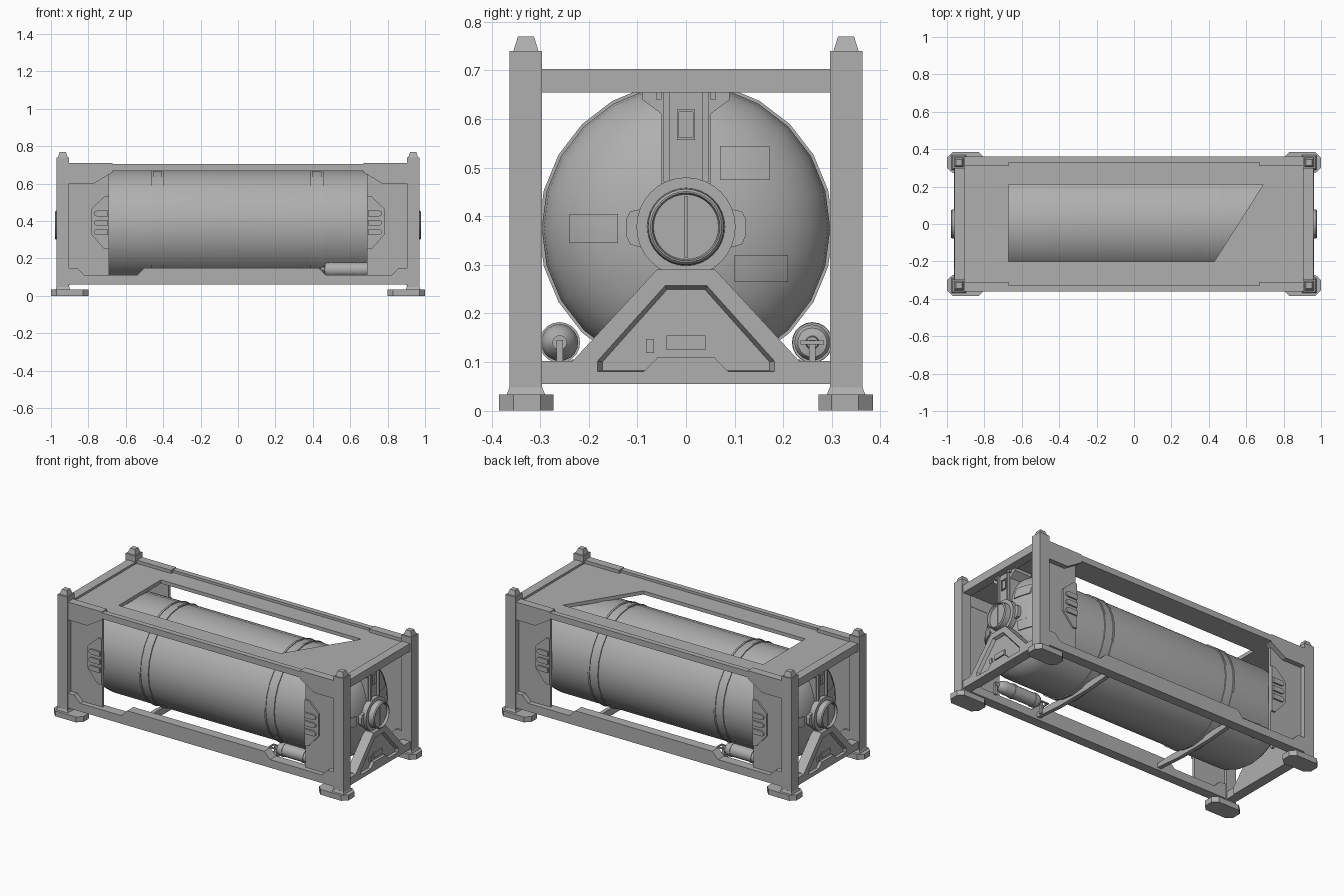
import bpy, bmesh, math

if "Cube" in bpy.data.objects:
    bpy.data.objects.remove(bpy.data.objects["Cube"])

ROT = [(1, 1), (-1, -1)]                      # both ends, turned half round
ALL = [(1, 1), (-1, -1), (-1, 1), (1, -1)]    # four corners
FB = [(1, 1), (1, -1)]                        # front and back
ENDS = [(1, 1), (-1, 1)]                      # left and right

steel = bpy.data.materials.new('dark_grey_steel')
steel.diffuse_color = (.43, .43, .43, 1)
steel.use_nodes = True
steel.node_tree.nodes["Principled BSDF"].inputs["Base Color"].default_value = steel.diffuse_color


def finish(name, bm, signs, smooth=False):
    bmesh.ops.recalc_face_normals(bm, faces=bm.faces[:])
    for sx, sy in signs:
        c = bm.copy()
        for v in c.verts:
            v.co.x *= sx
            v.co.y *= sy
        if sx * sy < 0:
            bmesh.ops.reverse_faces(c, faces=c.faces[:])
        me = bpy.data.meshes.new(name)
        c.to_mesh(me)
        c.free()
        me.materials.append(steel)
        ob = bpy.data.objects.new(name, me)
        bpy.context.collection.objects.link(ob)
        if smooth:
            bpy.ops.object.select_all(action='DESELECT')
            ob.select_set(True)
            bpy.context.view_layer.objects.active = ob
            bpy.ops.object.shade_smooth_by_angle(angle=math.radians(35))
    bm.free()


def prism(name, pts, axis, a, b, signs=[(1, 1)], top=1.0):
    """Extrude a flat outline along an axis from a to b; top scales the far end."""
    bm = bmesh.new()
    cu = (min(p[0] for p in pts) + max(p[0] for p in pts)) / 2
    cv = (min(p[1] for p in pts) + max(p[1] for p in pts)) / 2

    def co(u, v, w):
        return {'x': (w, u, v), 'y': (u, w, v), 'z': (u, v, w)}[axis]
    lo = [bm.verts.new(co(u, v, a)) for u, v in pts]
    hi = [bm.verts.new(co(cu + (u - cu) * top, cv + (v - cv) * top, b)) for u, v in pts]
    bm.faces.new(lo)
    bm.faces.new(hi)
    for i in range(len(pts)):
        j = (i + 1) % len(pts)
        bm.faces.new((lo[i], lo[j], hi[j], hi[i]))
    finish(name, bm, signs)


def box(name, x, y, z, signs=[(1, 1)], top=1.0):
    prism(name, [(x[0], y[0]), (x[1], y[0]), (x[1], y[1]), (x[0], y[1])], 'z', z[0], z[1], signs, top)


def lathe(name, prof, cy, cz, n, signs=[(1, 1)]):
    """Revolve (x, radius) points about a line parallel to x."""
    bm = bmesh.new()
    vs = [bm.verts.new((x, cy, cz + r)) for x, r in prof]
    es = [bm.edges.new(p) for p in zip(vs, vs[1:])]
    bmesh.ops.spin(bm, geom=vs + es, cent=(0, cy, cz), axis=(1, 0, 0), angle=2 * math.pi, steps=n)
    bmesh.ops.remove_doubles(bm, verts=bm.verts[:], dist=1e-5)
    finish(name, bm, signs, True)


# Corner feet, posts and caps
foot = [(.83, .273), (.97, .273), (1, .30), (1, .355), (.97, .385), (.83, .385), (.80, .355), (.80, .30)]
prism('foot', foot, 'z', 0, .033, ALL)
box('foot_collar', (.897, .976), (.290, .369), (.033, .047), ALL, .86)
box('corner_post', (.903, .97), (.296, .363), (.033, .74), ALL)
box('post_cap', (.91, .963), (.303, .356), (.738, .77), ALL, .62)

# End beams; the lower one is thinner behind the end support
box('top_end_beam', (.905, .96), (-.30, .30), (.655, .703), ENDS)
box('bottom_end_beam', (.905, .94), (-.235, .235), (.055, .105), ENDS)
box('bottom_end_beam_side', (.905, .962), (.23, .30), (.055, .102), ALL)

# Long rails; the lower ones dip near the ends
box('top_rail', (-.91, .91), (.328, .36), (.668, .705), FB)
half = [(-.905, .15), (-.86, .15), (-.82, .11), (-.54, .11), (-.50, .15)]
other = [(.43, .15), (.47, .11), (.82, .11), (.86, .15), (.905, .15)]
prism('bottom_rail', half + other + [(.905, .06), (-.905, .06)], 'y', -.36, -.30, ROT)

# Top sheet with a slanted opening
outer = [(-.95, -.33), (.95, -.33), (.95, .33), (-.95, .33)]
inner = [(-.67, -.20), (.43, -.20), (.69, .21), (-.67, .21)]
bm = bmesh.new()
rings = [[bm.verts.new((x, y, z)) for x, y in ring] for z in (.668, .69) for ring in (outer, inner)]
for i in range(4):
    j = (i + 1) % 4
    for p, q in ((0, 1), (1, 3), (3, 2), (2, 0)):
        bm.faces.new((rings[p][i], rings[p][j], rings[q][j], rings[q][i]))
finish('top_sheet', bm, [(1, 1)])

# Side plates, top gussets and vents beside each post
box('side_plate', (.69, .905), (.312, .33), (.07, .67), ALL)
prism('top_gusset', [(.905, .60), (.77, .60), (.672, .66), (.672, .71), (.905, .71)], 'y', .31, .36, ALL)
prism('vent_panel', [(.69, .25), (.715, .25), (.785, .33), (.785, .465), (.715, .53), (.69, .53)],
      'y', .325, .34, ALL)
for z in (.34, .39, .44):
    cap = [(.755 + .015 * math.cos(a), z + .015 * math.sin(a)) for a in [math.pi * (k / 6 - .5) for k in range(7)]]
    prism('vent_louvre', cap + [(.695, z + .015), (.695, z - .015)], 'y', .338, .35, ALL)

# Main tank with domed ends
R, CZ, X0, D = .297, .375, .735, .18


def dome_x(r):
    return X0 + D * math.sqrt(max(0, 1 - (r / R) ** 2.4))


dome_r = [R * math.cos(math.pi / 2 * k / 9) for k in range(9)] + [0]
dome = [(dome_x(r), r) for r in dome_r]
lathe('tank', [(-x, r) for x, r in reversed(dome)] + dome, 0, CZ, 24)
# Each band is a raised strip with a thin rib along both edges
for x0, x1 in ((-.462, -.398), (.388, .456)):
    a, b = R + .002, R + .006
    lathe('tank_band', [(x0, R - .01), (x0, b), (x0 + .011, b), (x0 + .011, a), (x1 - .011, a),
                        (x1 - .011, b), (x1, b), (x1, R - .01)], 0, CZ, 24)

# Raised panels following the dome
for y0, y1, z0, z1 in ((.07, .172, .475, .545), (-.24, -.14, .345, .405), (.10, .21, .265, .32)):
    bm = bmesh.new()
    n = 5
    grid = []
    for i in range(n):
        for j in range(n):
            y, z = y0 + (y1 - y0) * i / (n - 1), z0 + (z1 - z0) * j / (n - 1)
            grid.append(bm.verts.new((dome_x(math.hypot(y, z - CZ)) + .006, y, z)))
    for i in range(n - 1):
        for j in range(n - 1):
            k = i * n + j
            bm.faces.new((grid[k], grid[k + n], grid[k + n + 1], grid[k + 1]))
    rim = bmesh.ops.extrude_face_region(bm, geom=bm.faces[:])
    for v in rim['geom']:
        if isinstance(v, bmesh.types.BMVert):
            v.co.x -= .016
    finish('dome_panel', bm, ROT, True)

# Manhole hub with ears and centre bar
lathe('hub', [(.86, .102), (.94, .102), (.94, .08), (.972, .078), (.978, .073), (.978, .070),
              (.963, .067), (.963, 0)], 0, .378, 32, ROT)
box('hub_bar', (.95, .967), (-.003, .003), (.314, .442), ROT)
for s in (1, -1):
    prism('hub_ear', [(s * .09, .335), (s * .115, .342), (s * .123, .36), (s * .123, .395), (s * .115, .41),
                      (s * .09, .415)], 'x', .87, .925, ROT)

# Triangular end support: frame with a recessed face
out = [(-.235, .10), (-.06, .29), (.06, .29), (.235, .10), (.235, .055), (-.235, .055)]
rec = [(-.182, .102), (-.043, .257), (.043, .257), (.182, .102), (.182, .08), (-.182, .08)]
low = [(-.172, .100), (-.039, .249), (.039, .249), (.172, .100), (.172, .082), (-.172, .082)]
bm = bmesh.new()
rings = [[bm.verts.new((x, y, z)) for y, z in pts] for x, pts in ((.90, out), (.962, out), (.962, rec), (.944, low))]
for p in range(3):
    for i in range(6):
        j = (i + 1) % 6
        bm.faces.new((rings[p][i], rings[p][j], rings[p + 1][j], rings[p + 1][i]))
bm.faces.new(rings[0])
bm.faces.new(rings[3])
finish('end_support', bm, ROT)
prism('support_step', [(-.088, .079), (-.058, .11), (.058, .11), (.088, .079)], 'x', .94, .962, ROT)
box('support_label', (.94, .952), (-.04, .04), (.125, .155), ROT)
box('support_tab', (.94, .952), (-.082, -.066), (.118, .147), ROT)

# Upper bracket between hub and top beam
prism('upper_bracket', [(-.05, .46), (-.05, .61), (-.09, .64), (-.09, .66), (.09, .66), (.09, .64),
                        (.05, .61), (.05, .46)], 'x', .80, .918, ROT)
for s in (1, -1):
    prism('bracket_rib', [(s * .034, .47), (s * .034, .66), (s * .046, .66), (s * .046, .47)], 'x', .91, .932, ROT)
    prism('bracket_lug', [(s * .05, .64), (s * .05, .655), (s * .062, .655), (s * .062, .64)], 'x', .91, .932, ROT)
    box('window_side', (.91, .926), sorted((s * .014, s * .019)), (.557, .62), ROT)
for z in (.557, .615):
    box('window_bar', (.91, .926), (-.019, .019), (z, z + .005), ROT)

# Low saddles under the tank
sad = [(-.31, .10), (-.31, .075), (-.12, .06), (.12, .06), (.31, .075), (.31, .10), (.17, .105), (0, .085),
       (-.17, .105)]
for x in (-.43, .423):
    prism('saddle', sad, 'x', x - .012, x + .012)

# Small gas bottles, one at each end on opposite sides
by, bz = -.26, .14
lathe('gas_bottle', [(.445, 0), (.445, .012), (.462, .014), (.465, .03), (.475, .037), (.49, .037), (.49, .041),
                     (.505, .041), (.505, .038), (.635, .038), (.635, .042), (.65, .042), (.65, .038),
                     (.70, .038), (.73, .03), (.745, .015), (.765, .015), (.765, 0)], by, bz, 20, ROT)
for x in (.432, .755):
    box('bottle_pipe', (x, x + .015), (by - .007, by + .007), (.075, .145), ROT)
for s in (1, -1):
    box('bottle_handle_arm', (.41, .47), (by + s * .02 - .004, by + s * .02 + .004), (.136, .144), ROT)
box('bottle_handle_grip', (.405, .413), (by - .024, by + .024), (.136, .144), ROT)
